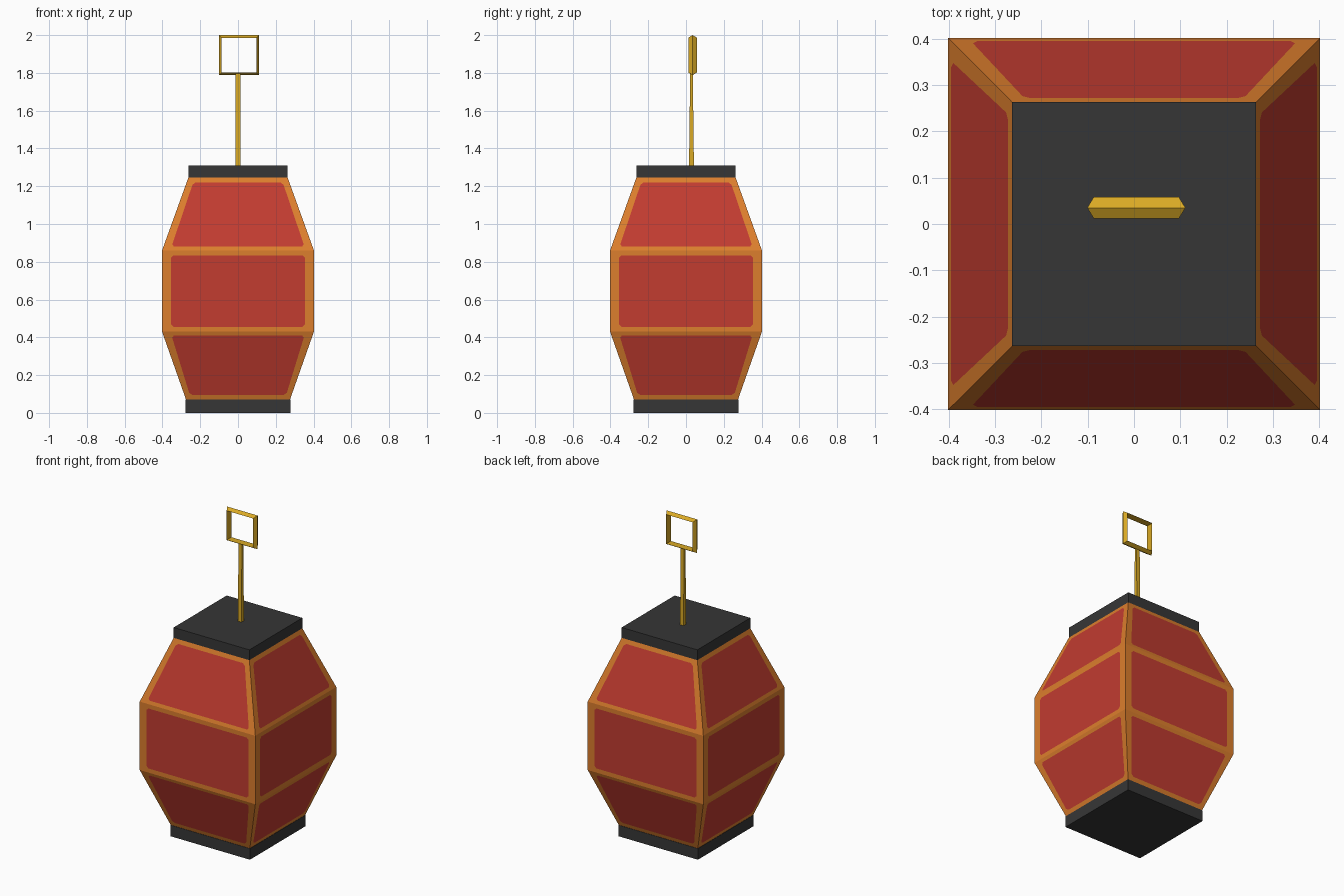
import bpy, bmesh, math
from mathutils import Vector, Matrix

if "Cube" in bpy.data.objects:
    bpy.data.objects.remove(bpy.data.objects["Cube"])


def material(name, rgb):
    m = bpy.data.materials.new(name)
    m.diffuse_color = (*rgb, 1)
    m.use_nodes = True
    m.node_tree.nodes["Principled BSDF"].inputs["Base Color"].default_value = m.diffuse_color
    return m


RED = material("red paper", (0.54, 0.045, 0.03))
ORANGE = material("orange frame", (0.72, 0.21, 0.026))
DARK = material("dark grey", (0.037, 0.037, 0.037))
GOLD = material("gold", (0.70, 0.40, 0.018))


def finish(name, bm, mats):
    bmesh.ops.remove_doubles(bm, verts=bm.verts[:], dist=1e-5)
    bmesh.ops.recalc_face_normals(bm, faces=bm.faces[:])
    me = bpy.data.meshes.new(name)
    bm.to_mesh(me)
    bm.free()
    for m in mats:
        me.materials.append(m)
    ob = bpy.data.objects.new(name, me)
    bpy.context.collection.objects.link(ob)
    return ob


def box(name, x, y, z0, z1, hx, hy, mat, top_hy=None):
    """Upright box whose depth may taper towards the top."""
    bm = bmesh.new()
    bmesh.ops.create_cube(bm, size=2)
    for v in bm.verts:
        top = v.co.z > 0
        depth = top_hy if top and top_hy else hy
        v.co = (x + v.co.x * hx, y + v.co.y * depth, z1 if top else z0)
    return finish(name, bm, [mat])


# Lantern body: three bands of four sides, each a frame around a clipped panel
# band: (z, half width) low and high, then panel (z, half width) low and high
BANDS = [
    ((0.07, 0.275), (0.43, 0.402), (0.095, 0.255), (0.41, 0.352)),
    ((0.43, 0.402), (0.86, 0.402), (0.456, 0.355), (0.833, 0.355)),
    ((0.86, 0.402), (1.245, 0.263), (0.88, 0.352), (1.22, 0.237)),
]
CLIP = 0.013
bm = bmesh.new()


def add_face(points, index, turn):
    f = bm.faces.new([bm.verts.new(turn @ p) for p in points])
    f.material_index = index


for (z0, h0), (z1, h1), (p0, w0), (p1, w1) in BANDS:
    def on_side(x, z):
        return Vector((x, -(h0 + (h1 - h0) * (z - z0) / (z1 - z0)), z))

    outer = [on_side(-h0, z0), on_side(h0, z0), on_side(h1, z1), on_side(-h1, z1)]
    quad = [on_side(-w0, p0), on_side(w0, p0), on_side(w1, p1), on_side(-w1, p1)]
    inner = []
    for i, c in enumerate(quad):
        for other in (quad[i - 1], quad[(i + 1) % 4]):
            inner.append(c + (other - c).normalized() * CLIP)
    for s in range(4):
        turn = Matrix.Rotation(s * math.pi / 2, 3, 'Z')
        add_face(inner, 1, turn)
        for i in range(4):
            j = (i + 1) % 4
            add_face([outer[i], outer[j], inner[2 * j], inner[2 * i + 1]], 0, turn)
            add_face([outer[i], inner[2 * i + 1], inner[2 * i]], 0, turn)
# close the ends
for z, h in (BANDS[0][0], BANDS[-1][1]):
    add_face([Vector((a * h, b * h, z)) for a, b in ((-1, -1), (1, -1), (1, 1), (-1, 1))],
             0, Matrix.Identity(3))
finish("lantern_body", bm, [ORANGE, RED])

# End caps
box("bottom_cap", 0, 0, 0, 0.07, 0.277, 0.277, DARK)
box("top_cap", 0, 0, 1.245, 1.31, 0.263, 0.263, DARK)

# Hanging rod, slightly tapered in depth
box("hanging_rod", 0, 0.029, 1.30, 1.80, 0.012, 0.013, GOLD, top_hy=0.007)

# Square hanging ring with a triangular section (ridge outward, flat inside)
bm = bmesh.new()
SECTION = [(0.106, 0.0), (0.092, 0.023), (0.092, -0.023)]
loops = []
for a, b in ((-1, -1), (1, -1), (1, 1), (-1, 1)):
    loops.append([bm.verts.new((0.005 + a * r, 0.035 + y, 1.894 + b * r)) for r, y in SECTION])
for i in range(4):
    p, q = loops[i], loops[(i + 1) % 4]
    for k in range(3):
        n = (k + 1) % 3
        bm.faces.new([p[k], q[k], q[n], p[n]])
finish("hanging_ring", bm, [GOLD])
